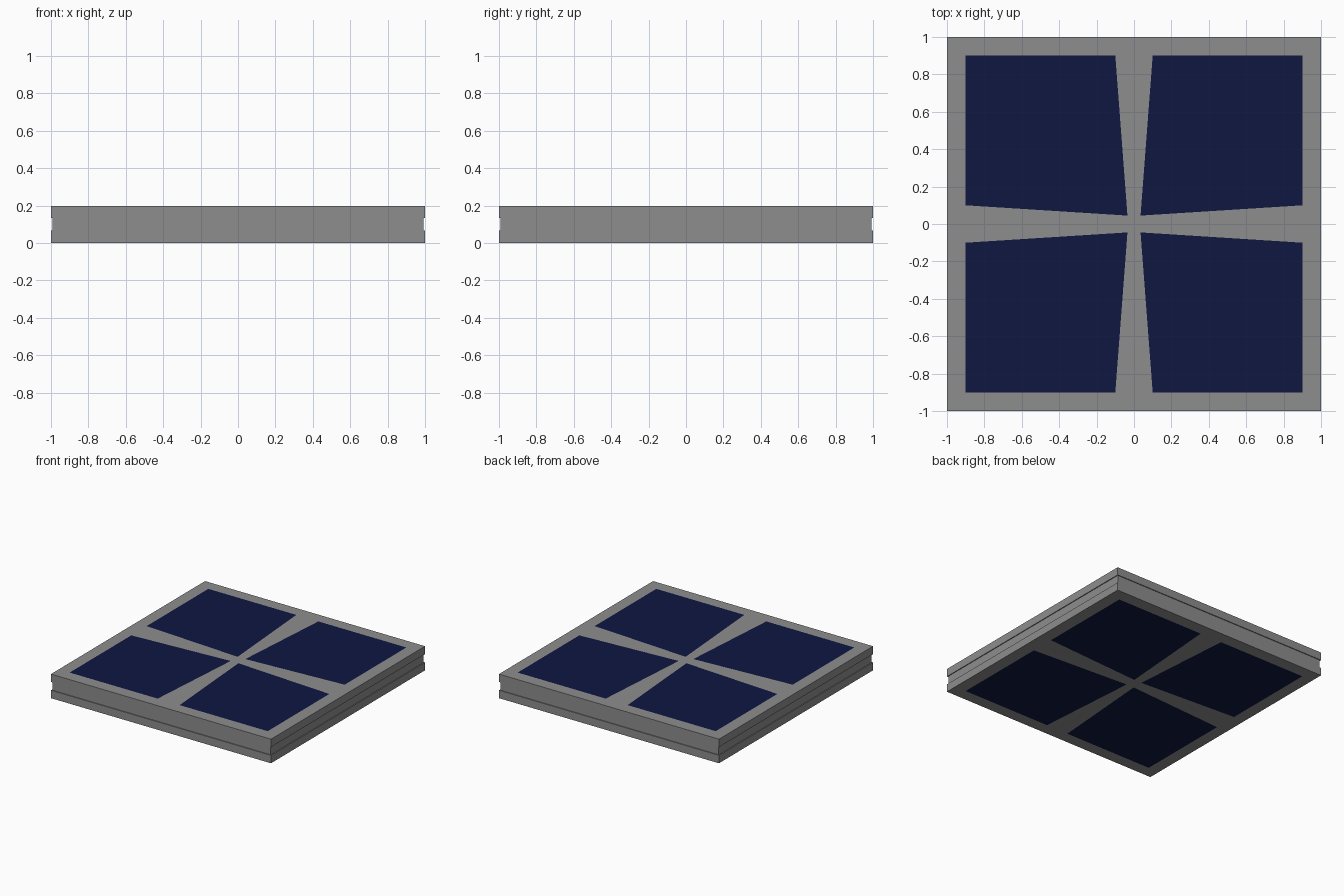
import bpy

if "Cube" in bpy.data.objects:
    bpy.data.objects.remove(bpy.data.objects["Cube"])

LIFT = 0.001   # cells sit just proud of the frame
H = 0.2


def make_material(name, color):
    mat = bpy.data.materials.new(name)
    mat.diffuse_color = (*color, 1)
    mat.use_nodes = True
    mat.node_tree.nodes["Principled BSDF"].inputs["Base Color"].default_value = mat.diffuse_color
    return mat


def make_object(name, verts, faces, material):
    mesh = bpy.data.meshes.new(name)
    mesh.from_pydata(verts, [], faces)
    mesh.materials.append(material)
    mesh.update()
    obj = bpy.data.objects.new(name, mesh)
    bpy.context.collection.objects.link(obj)
    return obj


grey = make_material("frame_grey", (0.27, 0.27, 0.27))
blue = make_material("cell_blue", (0.0044, 0.0086, 0.053))

# Square frame slab with a shallow square-edged groove around its rim
rim = [(1.0, LIFT), (1.0, 0.066), (0.993, 0.066),
       (0.993, 0.134), (1.0, 0.134), (1.0, H - LIFT)]
corners = [(-1, -1), (1, -1), (1, 1), (-1, 1)]
verts = [(cx * r, cy * r, z) for r, z in rim for cx, cy in corners]
faces = [(3, 2, 1, 0)]
for ring in range(len(rim) - 1):
    for i in range(4):
        a, b = ring * 4 + i, ring * 4 + (i + 1) % 4
        faces.append((a, b, b + 4, a + 4))
top = (len(rim) - 1) * 4
faces.append((top, top + 1, top + 2, top + 3))
make_object("panel_frame", verts, faces, grey)

# Dark blue cells: one tapered quad mirrored into each quadrant, both sides
cell = [(0.035, 0.045), (0.9, 0.1), (0.9, 0.9), (0.1, 0.9)]
for side, z, up in (("top", H, 1), ("bottom", 0.0, -1)):
    for sx in (1, -1):
        for sy in (1, -1):
            pts = [(x * sx, y * sy, z) for x, y in cell]
            if sx * sy * up < 0:
                pts.reverse()
            name = f"{side}_cell_{'right' if sx > 0 else 'left'}_{'back' if sy > 0 else 'front'}"
            make_object(name, pts, [(0, 1, 2, 3)], blue)
